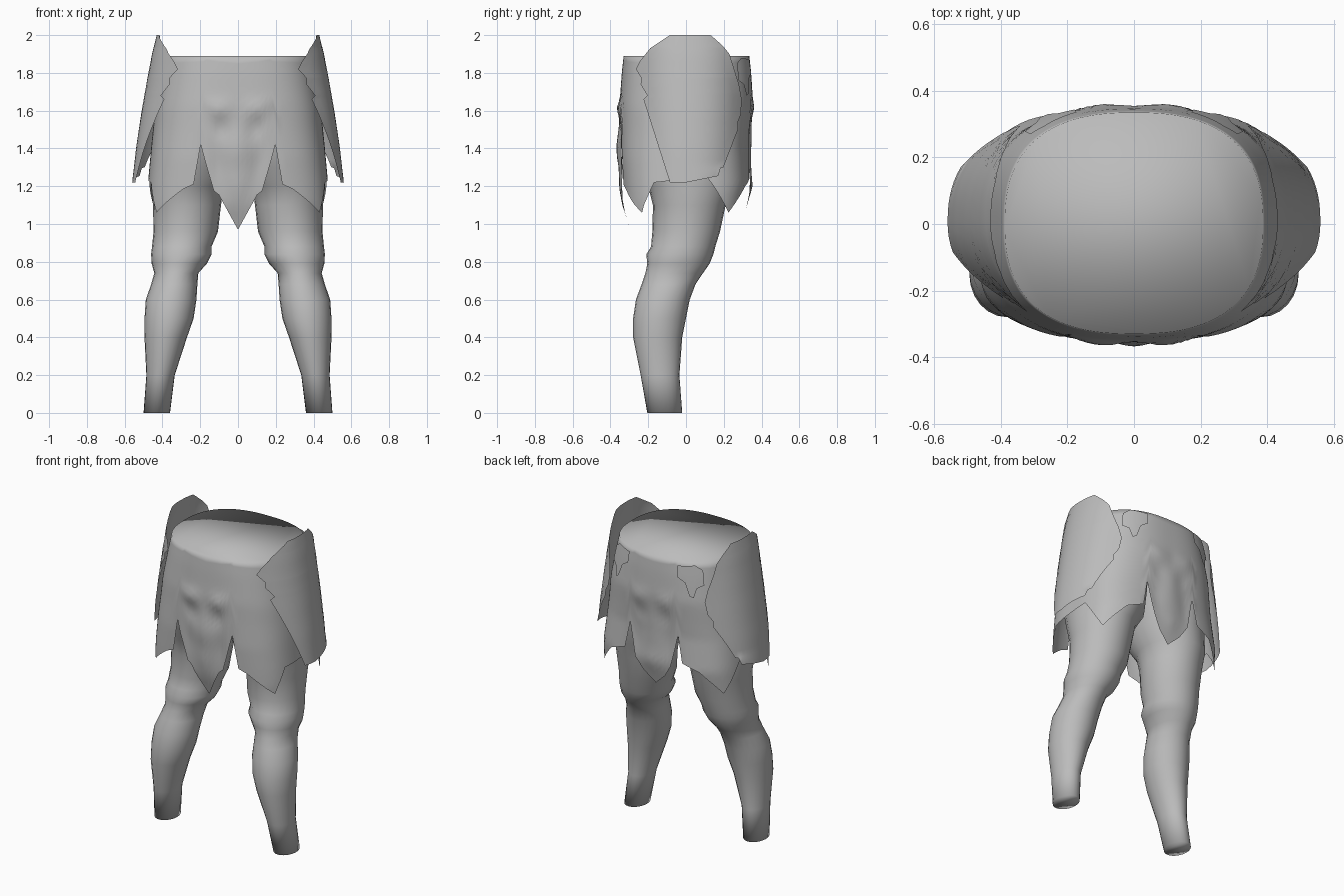
import bpy, bmesh, math

cube = bpy.data.objects.get("Cube")
if cube:
    bpy.data.objects.remove(cube)

gray = bpy.data.materials.new("plain gray")
gray.use_nodes = True
gray.diffuse_color = (0.5, 0.5, 0.5, 1)
gray.node_tree.nodes["Principled BSDF"].inputs["Base Color"].default_value = (0.5, 0.5, 0.5, 1)


def lerp(table, key):
    """Piecewise linear lookup in rows sorted by their first entry."""
    if key <= table[0][0]:
        return table[0][1]
    for (a, u), (b, v) in zip(table, table[1:]):
        if key <= b:
            return u + (v - u) * (key - a) / (b - a)
    return table[-1][1]


def grid_object(name, rows, closed=False, caps=(), angle=180):
    """Skin a list of point rows with quads."""
    bm = bmesh.new()
    vs = [[bm.verts.new(p) for p in row] for row in rows]
    n = len(rows[0])
    for low, high in zip(vs, vs[1:]):
        for i in range(n if closed else n - 1):
            j = (i + 1) % n
            bm.faces.new((low[i], low[j], high[j], high[i]))
    for c in caps:
        bm.faces.new(vs[c] if c else vs[c][::-1])
    mesh = bpy.data.meshes.new(name)
    bm.to_mesh(mesh)
    bm.free()
    mesh.materials.append(gray)
    obj = bpy.data.objects.new(name, mesh)
    bpy.context.collection.objects.link(obj)
    bpy.ops.object.select_all(action='DESELECT')
    obj.select_set(True)
    bpy.context.view_layer.objects.active = obj
    bpy.ops.object.shade_smooth_by_angle(angle=math.radians(angle))


def mirrored(name, rows, **kw):
    """Left part on +x and its mirror on -x, both wound outward."""
    grid_object("left_" + name, rows, **kw)
    flipped = [[(-x, y, z) for x, y, z in reversed(row)] for row in rows]
    grid_object("right_" + name, flipped, **kw)


# Skirt cross-section by height: half width, depths and squareness
WIDTH = [(1.05, .485), (1.2, .478), (1.4, .46), (1.6, .44), (1.8, .405), (1.89, .388)]
FRONT = [(.97, .295), (1.1, .335), (1.35, .352), (1.63, .352), (1.8, .34), (1.89, .33)]
BACK = [(1.05, .31), (1.2, .345), (1.4, .335), (1.64, .355), (1.8, .345), (1.89, .335)]
SQUARE = [(1.06, 3.4), (1.5, 2.8), (1.89, 2.5)]


def bump(x, z, cx, cz, rx, rz):
    return math.exp(-((abs(x) - cx) / rx) ** 2 - ((z - cz) / rz) ** 2)


def skirt_point(deg, z, grow=0):
    t = math.radians(deg)
    s, c = math.sin(t), math.cos(t)
    n = lerp(SQUARE, z)
    r = (abs(s) ** n + abs(c) ** n) ** (-1 / n)
    x = (lerp(WIDTH, z) + grow) * s * r
    y = -(lerp(FRONT if c > 0 else BACK, z) + grow) * c * r
    # brow ridge, central swell and the creases between them
    relief = (.016 * bump(x, z, .1, 1.61, .07, .04) - .014 * bump(x, z, .09, 1.5, .05, .05)
              + .016 * bump(x, z, 0, 1.4, .06, .1) - .012 * bump(x, z, .11, 1.32, .04, .1)
              + .012 * bump(x, z, 0, 1.2, .05, .08))
    return (x, y - relief * (1 if c > 0 else -.6) * min(1, abs(c) * 1.3), z)


# Ragged skirt with a flat waist cap: hem height by degrees from the front
HEM = [(0, .97), (12, 1.155), (15, 1.175), (24, 1.42), (27, 1.21), (33, 1.185), (51, 1.06),
       (63, 1.22), (108, 1.25), (129, 1.06), (144, 1.2), (156, 1.24), (159, 1.41),
       (165, 1.2), (171, 1.12), (180, 1.05)]
ROWS = 22
skirt = []
for r in range(ROWS + 1):
    ring = []
    for deg in range(-180, 180, 3):
        hem = lerp(HEM, abs(deg))
        ring.append(skirt_point(deg, hem + (1.89 - hem) * r / ROWS))
    skirt.append(ring)
grid_object("skirt", skirt, closed=True, caps=(-1,))

# Legs: height, inner x, outer x, front y, back y
LEG = [(0, .36, .50, -.205, -.02), (.2, .335, .485, -.24, -.035), (.4, .27, .495, -.28, -.02),
       (.5, .235, .495, -.28, 0), (.6, .22, .488, -.265, .02), (.68, .215, .46, -.235, .05),
       (.74, .21, .443, -.215, .09), (.79, .165, .457, -.205, .125), (.84, .14, .46, -.21, .145),
       (.88, .14, .455, -.185, .155), (.96, .106, .447, -.178, .18), (1.1, .09, .45, -.175, .21),
       (1.2, .075, .462, -.2, .235), (1.3, .01, .455, -.25, .26), (1.45, 0, .44, -.29, .28),
       (1.6, 0, .41, -.3, .29)]
leg = []
for z, x0, x1, y0, y1 in LEG:
    ring = []
    for i in range(24):
        a = math.tau * i / 24
        ring.append(((x0 + x1) / 2 + (x1 - x0) / 2 * math.cos(a),
                     (y0 + y1) / 2 + (y1 - y0) / 2 * math.sin(a), z))
    leg.append(ring)
mirrored("leg", leg, closed=True, caps=(0,))

# Flared hip plates: bulge, front edge and back edge by height
PLATE = [(1.22, .56), (1.4, .54), (1.6, .51), (1.77, .48), (1.9, .455), (2, .43)]
FRONT_EDGE = [(1.22, -.085), (1.66, -.225), (1.68, -.205), (1.74, -.24), (1.77, -.235),
              (1.82, -.265), (1.86, -.245), (1.93, -.19), (2, -.085)]
BACK_EDGE = [(1.22, .17), (1.28, .19), (1.5, .275), (1.54, .275), (1.58, .29), (1.66, .295),
             (1.74, .28), (1.9, .23), (1.95, .19), (2, .13)]
plate = []
heights = sorted({round(1.22 + .04 * i, 2) for i in range(20)} | {z for z, _ in FRONT_EDGE})
for z in heights:
    y0, y1 = lerp(FRONT_EDGE, z), lerp(BACK_EDGE, z)
    row = []
    for i in range(13):
        y = y0 + (y1 - y0) * i / 12
        if y < 0:
            curve = (-y / .36) ** 2
        else:
            curve = (y / .38) ** 2.5
        lift = max(0, y) * .2 if z < 1.3 else 0
        row.append((lerp(PLATE, z) * math.sqrt(1 - curve), y, z + lift))
    plate.append(row)
mirrored("hip_plate", plate, angle=40)

# Torn patches behind the hips: bottom and top edge by degrees
PATCH_LOW = [(135, 1.76), (141, 1.74), (144, 1.68), (147, 1.69), (150, 1.77), (156, 1.8)]
PATCH_TOP = [(135, 1.85), (141, 1.88), (156, 1.87)]
patch = []
for r in range(5):
    row = []
    for deg in range(135, 157, 3):
        low, top = lerp(PATCH_LOW, deg), lerp(PATCH_TOP, deg)
        row.append(skirt_point(deg, low + (top - low) * r / 4, .015))
    patch.append(row)
mirrored("back_patch", patch)
